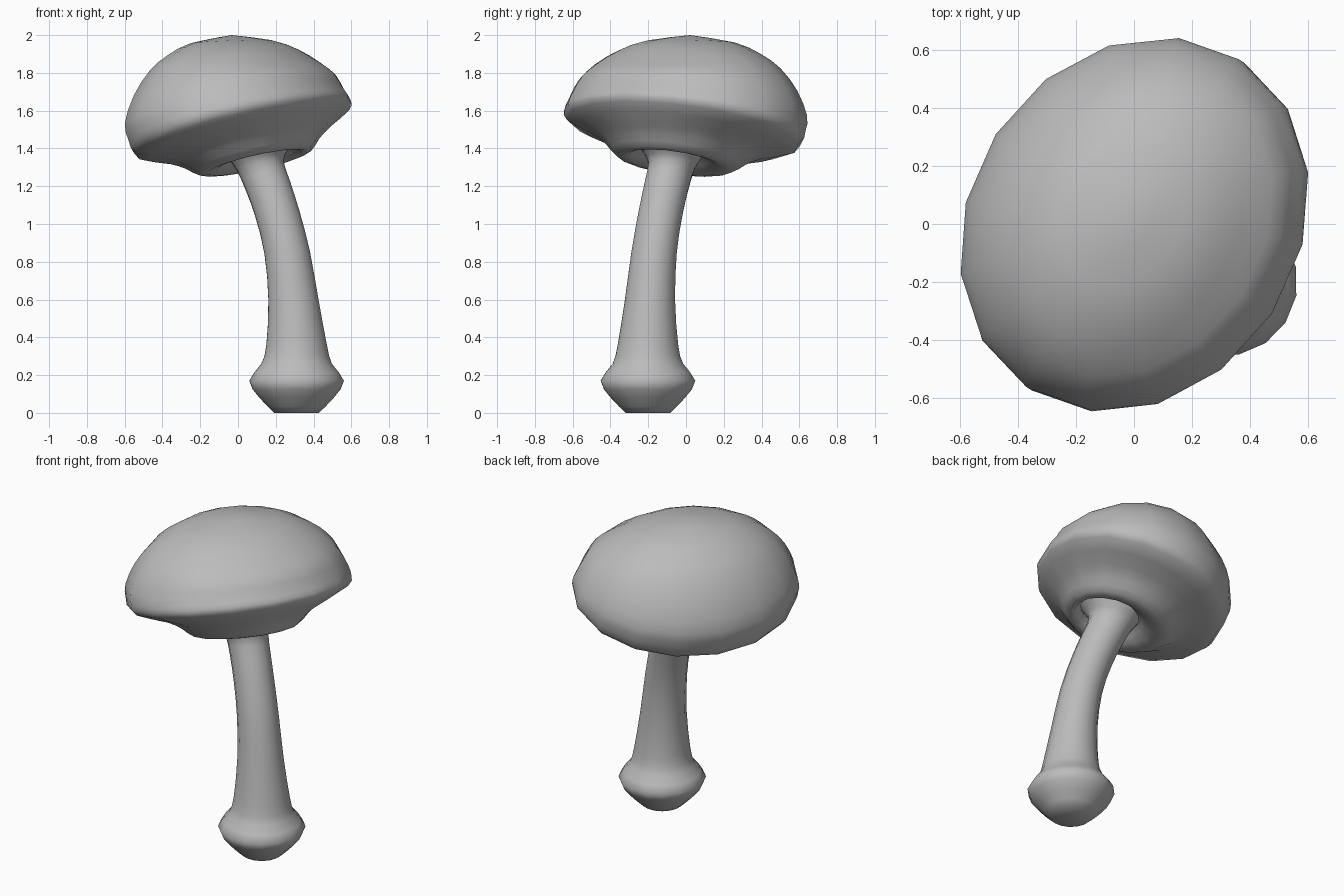
import bpy
import bmesh
from math import cos, sin, pi, radians
from mathutils import Vector

if "Cube" in bpy.data.objects:
    bpy.data.objects.remove(bpy.data.objects["Cube"], do_unlink=True)

SIDES = 16
LEAN = radians(-33)  # heading of the plane in which the mushroom leans
ALONG = Vector((cos(LEAN), sin(LEAN), 0))
ACROSS = Vector((-sin(LEAN), cos(LEAN), 0))
UP = Vector((0, 0, 1))


def make_material(name, color):
    mat = bpy.data.materials.new(name)
    mat.use_nodes = True
    mat.diffuse_color = color
    mat.node_tree.nodes["Principled BSDF"].inputs["Base Color"].default_value = color
    return mat


def smooth_profile(rows, steps):
    """Add in-between rings along the profile with a smooth spline."""
    rows = [Vector(r) for r in rows]
    result = []
    for i in range(len(rows) - 1):
        b, c = rows[i], rows[i + 1]
        a = rows[max(i - 1, 0)]
        d = rows[min(i + 2, len(rows) - 1)]
        for s in range(steps):
            t = s / steps
            result.append(b + ((c - a) * t
                               + (a * 2 - b * 5 + c * 4 - d) * t * t
                               + (b * 3 - a - c * 3 + d) * t ** 3) / 2)
    return result + [rows[-1]]


def loft(name, rows, material, steps=2):
    """Skin rings given as (offset, height, radius along, radius across, rise)."""
    bm = bmesh.new()
    rings = []
    for offset, height, along, across, rise in smooth_profile(rows, steps):
        ring = []
        for k in range(SIDES):
            angle = 2 * pi * k / SIDES
            ring.append(bm.verts.new(
                ALONG * (offset + along * cos(angle))
                + ACROSS * (across * sin(angle))
                + UP * (height + rise * cos(angle))))
        rings.append(ring)
    for low, high in zip(rings, rings[1:]):
        for k in range(SIDES):
            n = (k + 1) % SIDES
            bm.faces.new((low[k], low[n], high[n], high[k]))
    bm.faces.new(rings[0][::-1])
    bm.faces.new(rings[-1])
    bmesh.ops.remove_doubles(bm, verts=bm.verts, dist=0.0005)
    bmesh.ops.recalc_face_normals(bm, faces=bm.faces)
    for face in bm.faces:
        face.smooth = True
    mesh = bpy.data.meshes.new(name)
    bm.to_mesh(mesh)
    bm.free()
    mesh.materials.append(material)
    obj = bpy.data.objects.new(name, mesh)
    bpy.context.collection.objects.link(obj)
    return obj


grey = make_material("plain grey", (0.5, 0.5, 0.5, 1))

# Cap: recessed centre, gill collar, underside, rim, then the dome
cap_rows = [
    (.15, 1.42, .10, .10, .02),
    (.15, 1.39, .17, .18, .04),
    (.13, 1.335, .22, .24, .06),
    (.11, 1.33, .29, .32, .08),
    (.09, 1.385, .35, .39, .10),
    (.07, 1.43, .42, .47, .12),
    (.03, 1.49, .53, .65, .16),
    (.01, 1.55, .555, .675, .145),
    (-.02, 1.62, .55, .665, .12),
    (-.02, 1.735, .505, .61, .075),
    (-.02, 1.835, .42, .52, .03),
    (-.03, 1.91, .32, .40, .02),
    (-.04, 1.965, .20, .25, .01),
    (-.04, 2.0, 0, 0, 0),
]
loft("mushroom_cap", cap_rows, grey)

# Stem: bulb at the foot, leaning shaft, flare into the cap
stem_rows = [
    (.37, 0, .12, .12, 0),
    (.37, .08, .20, .20, 0),
    (.37, .17, .255, .255, 0),
    (.37, .26, .19, .19, 0),
    (.37, .36, .163, .163, 0),
    (.35, .60, .135, .135, 0),
    (.31, .85, .122, .122, .01),
    (.25, 1.05, .118, .118, .02),
    (.19, 1.20, .118, .118, .03),
    (.14, 1.31, .125, .125, .03),
    (.13, 1.37, .16, .16, .03),
    (.14, 1.41, .18, .18, .03),
]
loft("mushroom_stem", stem_rows, grey)
